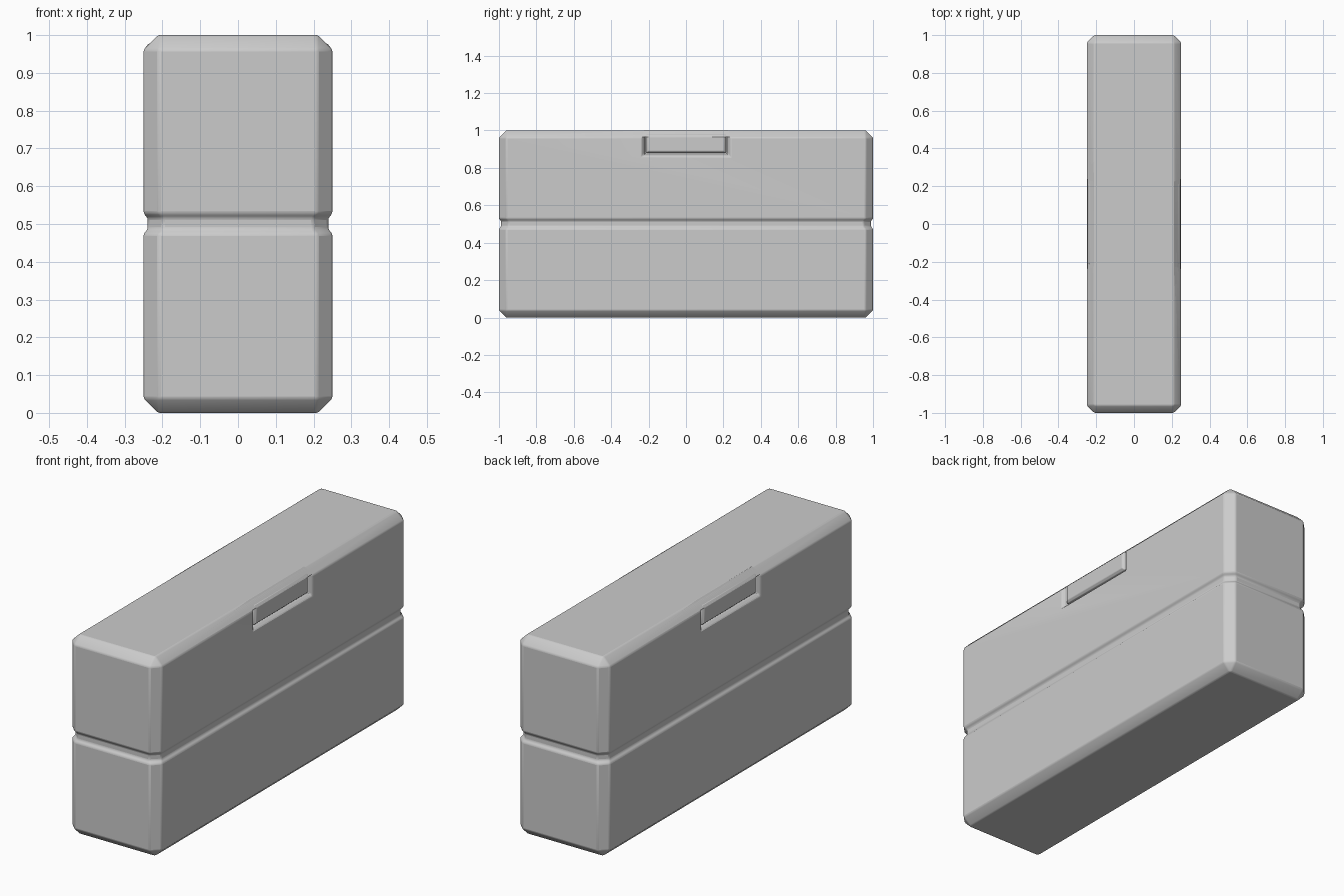
import bpy, bmesh
from math import radians

if "Cube" in bpy.data.objects:
    bpy.data.objects.remove(bpy.data.objects["Cube"])


def finish(name, bm):
    bmesh.ops.recalc_face_normals(bm, faces=bm.faces[:])
    me = bpy.data.meshes.new(name)
    bm.to_mesh(me)
    bm.free()
    ob = bpy.data.objects.new(name, me)
    bpy.context.collection.objects.link(ob)
    return ob


def loft(name, rings):
    """Skin a stack of equal-sized point loops and cap both ends."""
    bm = bmesh.new()
    loops = [[bm.verts.new(p) for p in r] for r in rings]
    for a, b in zip(loops, loops[1:]):
        n = len(a)
        for i in range(n):
            bm.faces.new((a[i], a[(i + 1) % n], b[(i + 1) % n], b[i]))
    bm.faces.new(loops[0][::-1])
    bm.faces.new(loops[-1])
    return finish(name, bm)


def soften(ob, width, segments=2):
    mod = ob.modifiers.new("Bevel", 'BEVEL')
    mod.width = width
    mod.segments = segments
    mod.limit_method = 'ANGLE'
    mod.angle_limit = radians(25)
    bpy.ops.object.select_all(action='DESELECT')
    ob.select_set(True)
    bpy.context.view_layer.objects.active = ob
    bpy.ops.object.shade_smooth_by_angle(angle=radians(35))


def octagon(inset, cut, z):
    x, y = 0.25 - inset, 1 - inset
    return [(x, -y + cut, z), (x, y - cut, z), (x - cut, y, z), (-x + cut, y, z),
            (-x, y - cut, z), (-x, -y + cut, z), (-x + cut, -y, z), (x - cut, -y, z)]


def side_rect(x, half_y, z0, z1):
    return [(x, -half_y, z0), (x, half_y, z0), (x, half_y, z1), (x, -half_y, z1)]


# Case body: chamfered box with a seam groove around the middle
profile = [(0.038, 0.006, 0), (0, 0.04, 0.038), (0, 0.04, 0.474), (0.011, 0.04, 0.486),
           (0.011, 0.04, 0.516), (0, 0.04, 0.528), (0, 0.04, 0.962), (0.038, 0.006, 1)]
body = loft("case_body", [octagon(*p) for p in profile])

for side, label in ((1, "right"), (-1, "left")):
    # Recess with sloping walls, open at the top
    cutter = loft(f"recess_cutter_{label}", [
        side_rect(side * 0.215, 0.22, 0.876, 1.1),
        side_rect(side * 0.235, 0.225, 0.87, 1.1),
        side_rect(side * 0.26, 0.245, 0.852, 1.1)])
    cutter.hide_render = True
    cutter.hide_viewport = True
    cut = body.modifiers.new("Recess", 'BOOLEAN')
    cut.operation = 'DIFFERENCE'
    cut.solver = 'EXACT'
    cut.object = cutter

    # Latch tab sitting inside the recess
    latch = loft(f"latch_{label}", [
        side_rect(side * 0.205, 0.213, 0.88, 0.978),
        side_rect(side * 0.236, 0.213, 0.88, 0.978),
        side_rect(side * 0.246, 0.203, 0.89, 0.966)])
    soften(latch, 0.003)

soften(body, 0.006)
